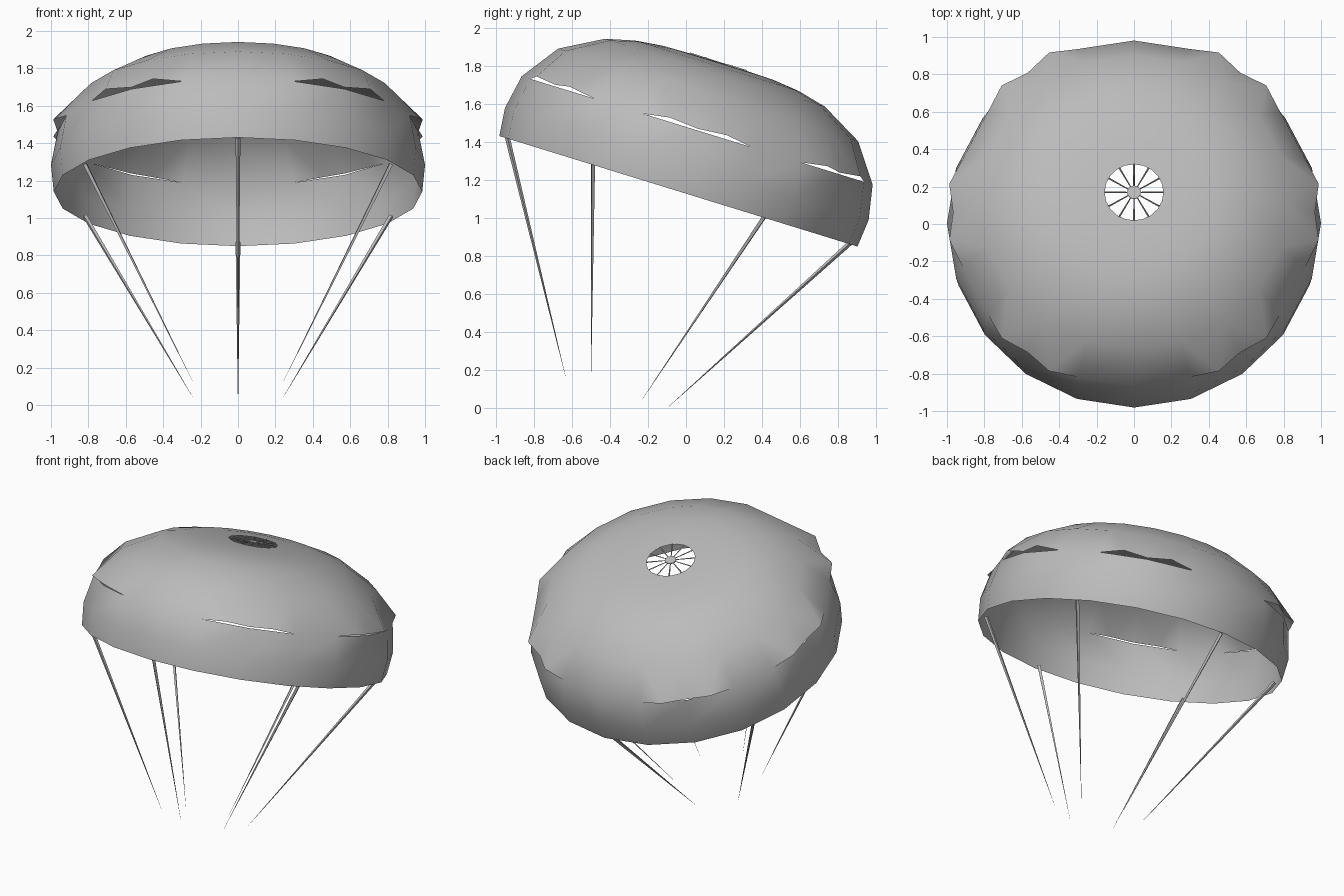
import bpy, bmesh
from math import sin, cos, radians, tau
from mathutils import Matrix, Vector

cube = bpy.data.objects.get("Cube")
if cube:
    bpy.data.objects.remove(cube, do_unlink=True)

grey = bpy.data.materials.new("canopy grey")
grey.use_nodes = True
colour = (0.5, 0.5, 0.5, 1)
grey.diffuse_color = colour
grey.node_tree.nodes["Principled BSDF"].inputs["Base Color"].default_value = colour

# The whole parachute leans back; parts are built upright and then tilted
TILT = Matrix.Translation((0, -0.04, 1.14)) @ Matrix.Rotation(radians(-17.15), 4, "X")
SEGMENTS = 20


def polar(r, degrees, h):
    """Point around the canopy axis, measured from the front."""
    a = radians(degrees)
    return Vector((r * sin(a), -r * cos(a), h))


def finish(bm, name, smooth=True):
    mesh = bpy.data.meshes.new(name)
    bm.transform(TILT)
    bm.to_mesh(mesh)
    bm.free()
    mesh.materials.append(grey)
    for p in mesh.polygons:
        p.use_smooth = smooth
    obj = bpy.data.objects.new(name, mesh)
    bpy.context.collection.objects.link(obj)


def rod(bm, a, b, r1, r2, sides=4):
    d = b - a
    m = Matrix.Translation((a + b) / 2) @ d.to_track_quat("Z", "Y").to_matrix().to_4x4()
    bmesh.ops.create_cone(bm, cap_ends=True, segments=sides, radius1=r1,
                          radius2=r2, depth=d.length, matrix=m)


# Canopy: rings from the rim up to the vent
profile = [(0.985, 0), (1.0, 0.15), (0.965, 0.335), (0.825, 0.53),
           (0.605, 0.652), (0.45, 0.69), (0.3, 0.707), (0.157, 0.71)]
SLIT_RING = 2
step = 360 / SEGMENTS
slit_starts = [1, 4, 7, 11, 14, 17]
bm = bmesh.new()
rings = [[bm.verts.new(polar(r, i * step, h)) for i in range(SEGMENTS)] for r, h in profile]
for level in range(len(rings) - 1):
    low, high = rings[level], rings[level + 1]
    for i in range(SEGMENTS):
        j = (i + 1) % SEGMENTS
        slit = i in slit_starts or i - 1 in slit_starts
        if level != SLIT_RING or not slit:
            bm.faces.new((low[i], low[j], high[j], high[i]))

# Vent slits: each upper lip billows out over two panels
for s in slit_starts:
    low, high = rings[SLIT_RING], rings[SLIT_RING + 1]
    middle = bm.verts.new(polar(0.967, (s + 1) * step, 0.344))
    for i, left, right in ((s, low[s], middle), (s + 1, middle, low[(s + 2) % SEGMENTS])):
        a, b = high[i], high[(i + 1) % SEGMENTS]
        lip = bm.verts.new(polar(1.0, (i + 0.5) * step, 0.357))
        bm.faces.new((left, lip, a))
        bm.faces.new((lip, b, a))
        bm.faces.new((lip, right, b))
finish(bm, "canopy")

# Crown vent: small hub and radial cords
bm = bmesh.new()
hub = Matrix.Translation((0, 0, 0.71))
bmesh.ops.create_cone(bm, cap_ends=True, segments=12, radius1=0.037, radius2=0.037,
                      depth=0.006, matrix=hub)
finish(bm, "vent_hub", False)
bm = bmesh.new()
for k in range(12):
    rod(bm, polar(0.03, k * 30, 0.71), polar(0.157, k * 30, 0.71), 0.003, 0.005)
finish(bm, "vent_cords", False)

# Suspension lines, tapering towards the bottom
for k in range(6):
    bm = bmesh.new()
    rod(bm, polar(0.945, k * 60, 0.01), polar(0.28, k * 60, -1.105), 0.013, 0.0005)
    finish(bm, f"suspension_line_{k + 1}", False)
